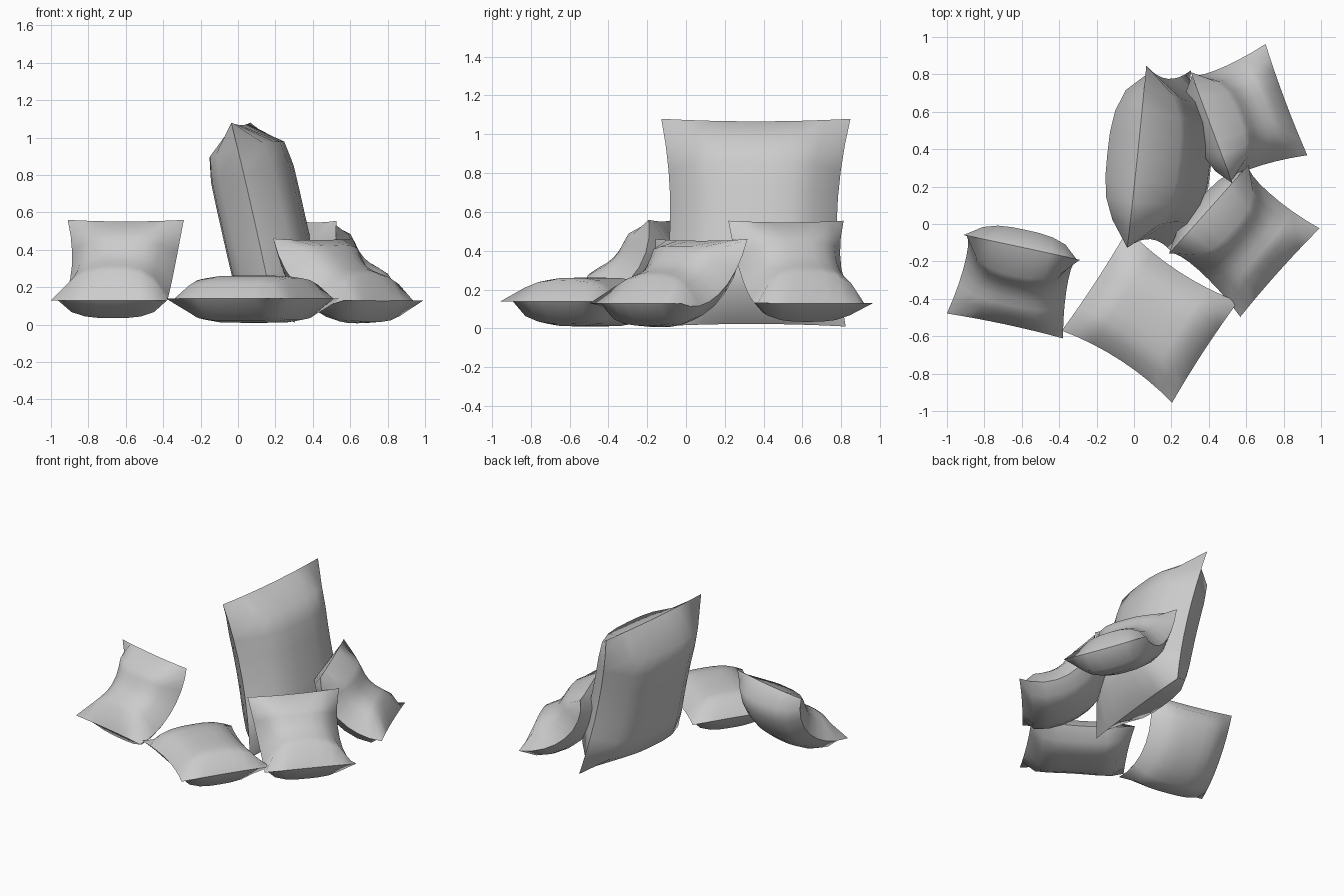
import bpy, bmesh, math
from mathutils import Vector

cube = bpy.data.objects.get("Cube")
if cube:
    bpy.data.objects.remove(cube, do_unlink=True)

# One plain fabric for every pillow
fabric = bpy.data.materials.new("light_grey_fabric")
fabric.use_nodes = True
grey = (0.6, 0.6, 0.6, 1)
fabric.diffuse_color = grey
fabric.node_tree.nodes["Principled BSDF"].inputs["Base Color"].default_value = grey

N = 8  # divisions along each side


def pillow(name, low, high, width, upper, lower, bend=0):
    """Stuffed square between the middles of its low and high edges.
    upper and lower are the swell of each face; bend is the total
    curl in degrees, hollow side up."""
    low, high = Vector(low), Vector(high)
    chord = high - low
    along = chord.normalized()
    across = along.cross(Vector((0, 0, 1))).normalized()
    normal = across.cross(along)
    half = math.radians(bend) / 2
    radius = chord.length / 2 / math.sin(half) if bend else 0
    sag = radius * (1 - math.cos(half))
    centre = (low + high) / 2 - normal * sag

    def point(u, v, side):
        # seams pinch inwards, the middle swells
        x = u * width / 2 * (1 - 0.12 * (1 - v * v))
        swell = upper if side > 0 else -lower
        puff = swell * (1 - abs(u) ** 3) ** 0.75 * (1 - v ** 6) ** 0.6
        v *= 1 - 0.025 * (1 - u * u)
        if bend:
            a = v * half
            y = (radius - puff) * math.sin(a)
            z = radius - (radius - puff) * math.cos(a)
        else:
            y, z = v * chord.length / 2, puff
        return centre + across * x + along * y + normal * z

    bm = bmesh.new()
    seam = {}
    for side in (1, -1):
        grid = {}
        for i in range(N + 1):
            for j in range(N + 1):
                rim = i in (0, N) or j in (0, N)
                if rim and (i, j) in seam:
                    grid[i, j] = seam[i, j]
                    continue
                grid[i, j] = bm.verts.new(point(2 * i / N - 1, 2 * j / N - 1, side))
                if rim:
                    seam[i, j] = grid[i, j]
        for i in range(N):
            for j in range(N):
                quad = [grid[i, j], grid[i + 1, j], grid[i + 1, j + 1], grid[i, j + 1]]
                bm.faces.new(quad[::side]).smooth = True
    # crisp seam around the rim
    rim_verts = set(seam.values())
    for e in bm.edges:
        if all(v in rim_verts for v in e.verts):
            e.smooth = False
    mesh = bpy.data.meshes.new(name)
    bm.to_mesh(mesh)
    bm.free()
    mesh.materials.append(fabric)
    obj = bpy.data.objects.new(name, mesh)
    bpy.context.collection.objects.link(obj)


# Large upright pillow and flat pillow in front
pillow("large_upright_pillow", (0.255, 0.335, 0.01), (0.015, 0.36, 1.08), 0.98, 0.22, 0.22)
pillow("flat_front_pillow", (0.38, -0.685, 0.14), (-0.21, -0.3, 0.14), 0.645, 0.122, 0.13)

# Three curled pillows around them
for name, low, high in (
    ("curled_right_pillow", (-0.69, -0.545, 0.13), (-0.6, -0.125, 0.56)),
    ("curled_left_pillow", (0.78, -0.26, 0.13), (0.4, 0.08, 0.46)),
    ("curled_back_pillow", (0.815, 0.665, 0.13), (0.415, 0.515, 0.555)),
):
    pillow(name, low, high, 0.635, 0.175, 0.112, 100)
